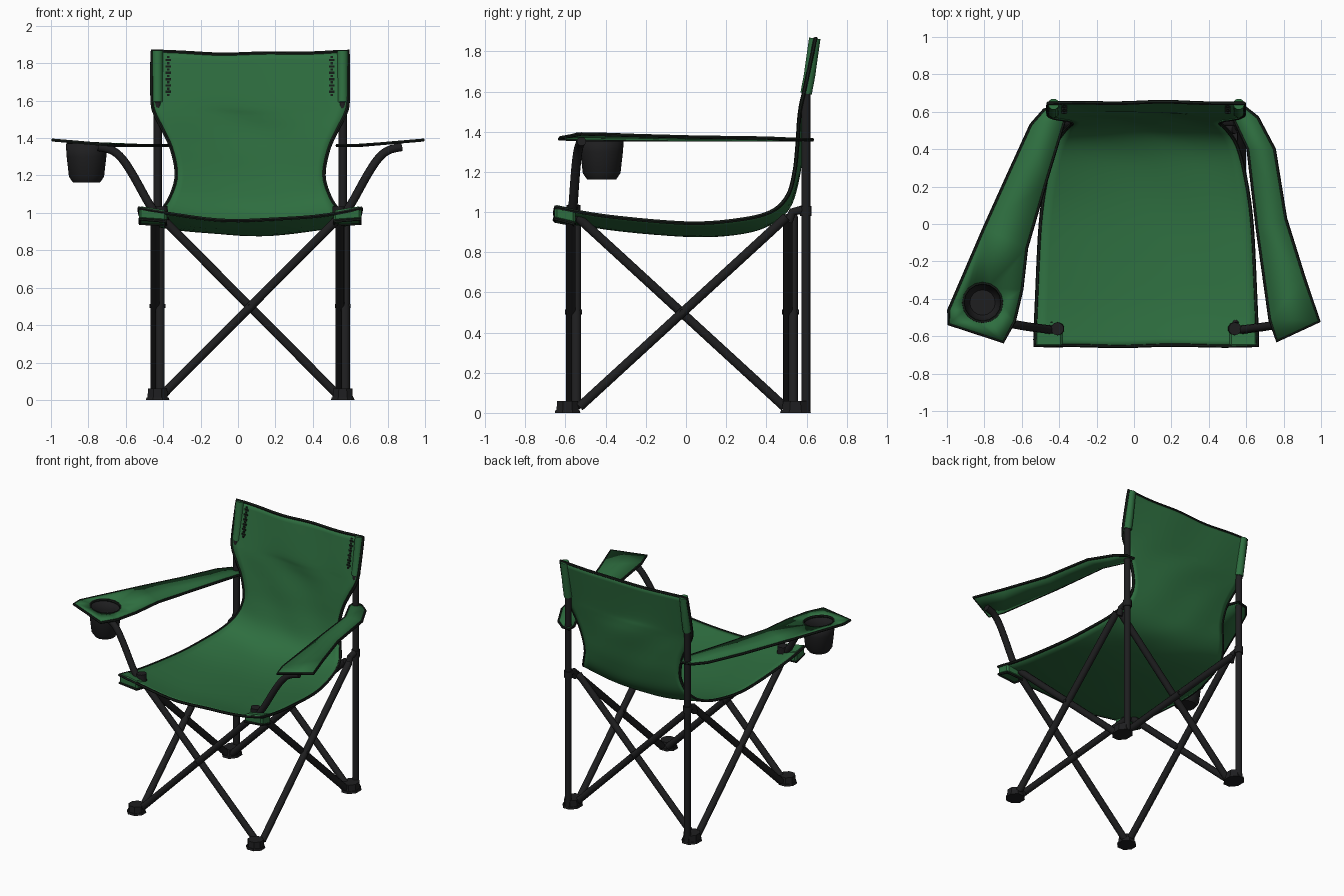
import bpy, bmesh, math
from mathutils import Vector, Matrix

if "Cube" in bpy.data.objects:
    bpy.data.objects.remove(bpy.data.objects["Cube"])

CX = 0.065          # centre line of the frame
HX = 0.495          # half spacing of the poles
FY, BY = -0.56, 0.52  # front and back crossbar planes


def material(name, rgb):
    m = bpy.data.materials.new(name)
    m.diffuse_color = (*rgb, 1)
    m.use_nodes = True
    m.node_tree.nodes["Principled BSDF"].inputs["Base Color"].default_value = m.diffuse_color
    return m


GREEN = material("green cloth", (0.027, 0.155, 0.05))
BLACK = material("black metal", (0.013, 0.013, 0.014))
TRIM = material("dark trim", (0.008, 0.012, 0.009))


def add(name, mesh, mat, smooth=True):
    ob = bpy.data.objects.new(name, mesh)
    bpy.context.collection.objects.link(ob)
    mesh.materials.clear()
    mesh.materials.append(mat)
    if smooth:
        bpy.ops.object.select_all(action='DESELECT')
        ob.select_set(True)
        bpy.context.view_layer.objects.active = ob
        bpy.ops.object.shade_smooth_by_angle(angle=math.radians(40))
    return ob


def from_bm(name, bm, mat, smooth=True):
    bmesh.ops.recalc_face_normals(bm, faces=bm.faces)
    me = bpy.data.meshes.new(name)
    bm.to_mesh(me)
    bm.free()
    return add(name, me, mat, smooth)


def catmull(rows, n):
    """Smooth a list of equal-length tuples, n steps per span."""
    out = []
    for i in range(len(rows) - 1):
        p = [rows[max(0, min(len(rows) - 1, i + k))] for k in (-1, 0, 1, 2)]
        for s in range(n):
            t = s / n
            out.append(tuple(0.5 * (2 * b + (c - a) * t + (2 * a - 5 * b + 4 * c - d) * t * t
                                    + (3 * b - a - 3 * c + d) * t ** 3) for a, b, c, d in zip(*p)))
    return out + [tuple(rows[-1])]


def tube(name, pts, r, mat, cyclic=False, res=3):
    cu = bpy.data.curves.new(name, 'CURVE')
    cu.dimensions = '3D'
    cu.bevel_depth, cu.bevel_resolution, cu.use_fill_caps = r, res, True
    sp = cu.splines.new('POLY')
    sp.points.add(len(pts) - 1)
    for q, p in zip(sp.points, pts):
        q.co = (*p, 1)
    sp.use_cyclic_u = cyclic
    tmp = bpy.data.objects.new("tmp", cu)
    bpy.context.collection.objects.link(tmp)
    me = bpy.data.meshes.new_from_object(tmp.evaluated_get(bpy.context.evaluated_depsgraph_get()))
    bpy.data.objects.remove(tmp)
    bpy.data.curves.remove(cu)
    me.name = name
    return add(name, me, mat)


def solidify(ob, thick):
    m = ob.modifiers.new("thickness", 'SOLIDIFY')
    m.thickness, m.offset = thick, 0


# seat and back: one sling of cloth; rows are edge y, edge z, half width, middle y, middle z
rows = catmull([
    (-0.65, 1.025, 0.595, -0.65, 0.96), (-0.40, 0.98, 0.585, -0.40, 0.915),
    (0.00, 0.945, 0.565, 0.00, 0.885), (0.25, 0.96, 0.53, 0.25, 0.895),
    (0.42, 1.00, 0.485, 0.41, 0.935), (0.505, 1.08, 0.43, 0.51, 1.02),
    (0.54, 1.20, 0.395, 0.56, 1.17), (0.555, 1.34, 0.42, 0.585, 1.33),
    (0.562, 1.45, 0.47, 0.60, 1.44), (0.572, 1.53, 0.51, 0.605, 1.52),
    (0.59, 1.61, 0.525, 0.61, 1.60), (0.645, 1.865, 0.525, 0.65, 1.85)], 5)


def cloth(row, u, i=0):
    ye, ze, hw, ym, zm = row
    k = 1 - u * u
    fold = 0.004 * math.sin(6 * u + 0.35 * i) * k
    return Vector((CX + u * hw, ye + (ym - ye) * k + fold, ze + (zm - ze) * k + fold))


N = 20
bm = bmesh.new()
grid = [[bm.verts.new(cloth(r, -1 + 2 * j / N, i)) for j in range(N + 1)] for i, r in enumerate(rows)]
for a, b in zip(grid, grid[1:]):
    for j in range(N):
        bm.faces.new((a[j], a[j + 1], b[j + 1], b[j]))
border = [v.co.copy() for v in grid[0]] + [g[-1].co.copy() for g in grid[1:]] \
    + [v.co.copy() for v in grid[-1][-2::-1]] + [g[0].co.copy() for g in grid[-2:0:-1]]
solidify(from_bm("seat_and_back_cloth", bm, GREEN), 0.012)
tube("cloth_edge_trim", border, 0.01, TRIM, True, 1)

# stitched seams on the front of the back rest
bm = bmesh.new()
for s in (-1, 1):
    for k in range(13):
        z = 1.63 + k * 0.017
        y = 0.594 + (z - 1.61) * 0.21
        w = 0.03 if k % 2 else 0.014
        bmesh.ops.create_cube(bm, size=1, matrix=Matrix.Translation((CX + s * 0.437, y - 0.006, z))
                              @ Matrix.Diagonal((w, 0.008, 0.012, 1)))
from_bm("back_stitches", bm, TRIM, False)


# crossed bars on all four sides, with a rivet at each crossing
def cross(name, a, b):
    a, b = Vector(a), Vector(b)
    d = (b - a).normalized()
    n = Vector((d.y, -d.x, 0)) * 0.014
    lo, hi = Vector((0, 0, 0.03)), Vector((0, 0, 0.975))
    tube(name + "_bar_a", [a + d * 0.03 + n + lo, b - d * 0.02 + n + hi], 0.024, BLACK)
    tube(name + "_bar_b", [b - d * 0.03 - n + lo, a + d * 0.02 - n + hi], 0.024, BLACK)
    m = (a + b) / 2 + (lo + hi) / 2
    tube(name + "_rivet", [m - n * 3, m + n * 3], 0.012, BLACK)


L, R = CX - HX, CX + HX
cross("front", (L, FY, 0), (R, FY, 0))
cross("rear", (L, BY, 0), (R, BY, 0))
cross("left", (L, FY, 0), (L, BY, 0))
cross("right", (R, FY, 0), (R, BY, 0))

for s, side in ((-1, "left"), (1, "right")):
    X = lambda d: CX + s * d
    # back pole with cloth sleeve and sliding bracket
    tube(side + "_back_pole", [(X(HX), 0.597, 0.01), (X(HX), 0.597, 1.58), (X(HX), 0.635, 1.84)], 0.023, BLACK)
    tube(side + "_pole_sleeve", [(X(HX), 0.598, 1.59), (X(HX), 0.615, 1.68), (X(HX), 0.641, 1.865)], 0.03, GREEN)
    tube(side + "_pole_collar", [(X(HX), 0.597, 0.98), (X(HX), 0.597, 1.03)], 0.03, BLACK)
    tube(side + "_slide_bracket", [(X(HX), 0.51, 0.95), (X(HX), 0.53, 1.0), (X(HX), 0.59, 1.015)], 0.022, BLACK)
    # curved arm post
    tube(side + "_arm_post", catmull([(X(0.47), -0.57, 0.96), (X(0.535), -0.562, 1.04), (X(0.625), -0.55, 1.2),
                                      (X(0.685), -0.54, 1.29), (X(0.74), -0.53, 1.335), (X(0.81), -0.52, 1.352)], 4),
         0.023, BLACK)
    tube(side + "_post_hub", [(X(0.47), -0.56, 0.96), (X(0.475), -0.56, 1.035)], 0.035, BLACK)
    # feet
    for y, ly, end in ((-0.59, 0.065, "front"), (0.545, 0.078, "rear")):
        bm = bmesh.new()
        for r, z0, z1 in ((1.0, 0, 0.014), (0.86, 0.014, 0.06)):
            bmesh.ops.create_cone(bm, cap_ends=True, segments=8, radius1=r * 1.06, radius2=r,
                                  depth=z1 - z0, matrix=Matrix.Translation((X(HX), y, (z0 + z1) / 2))
                                  @ Matrix.Diagonal((0.064, ly, 1, 1)) @ Matrix.Rotation(math.pi / 8, 4, 'Z'))
        from_bm(side + "_" + end + "_foot", bm, BLACK, False)
    # folded cloth pocket under the front seat corner
    bm = bmesh.new()
    bmesh.ops.create_cube(bm, size=1, matrix=Matrix.Translation((X(0.52), -0.603, 0.99))
                          @ Matrix.Diagonal((0.15, 0.105, 0.075, 1)))
    for v in bm.verts:
        inner = s * (v.co.x - CX) < 0.52
        v.co.z += 0.012 * (-1 if v.co.y > -0.6 else 1)
        if inner:
            v.co.z = 0.975 + (v.co.z - 0.99) * 0.8
    bmesh.ops.bevel(bm, geom=bm.edges[:], offset=0.012, segments=1, affect='EDGES')
    from_bm(side + "_corner_pocket", bm, GREEN, False)
    tube(side + "_pocket_trim", [(X(0.59), -0.653, 0.968), (X(0.45), -0.653, 0.955), (X(0.45), -0.56, 0.937),
                                 (X(0.59), -0.56, 0.943)], 0.009, TRIM, True, 1)


# arm rests: cloth plates rising slightly to the outer front corner
def arm_z(x):
    return 1.36 + 0.03 * max(0, abs(x) - 0.65) / 0.35


CUP = (-0.81, -0.42)
ring = [(CUP[0] + 0.105 * math.cos(math.tau * k / 16), CUP[1] + 0.105 * math.sin(math.tau * k / 16))
        for k in range(16)]
left = [(-0.40, 0.63), (-0.48, 0.61), (-0.55, 0.53), (-0.66, 0.29), (-0.80, -0.02), (-0.99, -0.46), (-0.99, -0.535),
        (-0.70, -0.63), (-0.64, -0.52), (-0.60, -0.35), (-0.575, -0.13), (-0.476, 0.21), (-0.37, 0.56)]
right = [(0.53, 0.63), (0.59, 0.625), (0.66, 0.57), (0.75, 0.40), (0.81, 0.03), (0.91, -0.29), (0.99, -0.52),
         (0.765, -0.625), (0.727, -0.51), (0.66, -0.03), (0.61, 0.40), (0.53, 0.57)]
for name, loops in (("left_arm", [left, ring]), ("right_arm", [right])):
    bm = bmesh.new()
    edges = []
    for k, loop in enumerate(loops):
        pts = [(x, y, arm_z(x)) for x, y in loop]
        vs = [bm.verts.new(p) for p in pts]
        edges += [bm.edges.new((vs[i - 1], vs[i])) for i in range(len(vs))]
        tube(name + ("_hole_rim" if k else "_trim"), pts, 0.009, TRIM, True, 1)
    bmesh.ops.triangle_fill(bm, use_beauty=True, edges=edges, normal=(0, 0, 1))
    solidify(from_bm(name + "_rest", bm, GREEN), 0.014)

# cup holder: open cup hanging in the left arm
bm = bmesh.new()
prev = None
for r, z in ((0.107, 1.372), (0.102, 1.30), (0.09, 1.195), (0.07, 1.165)):
    cur = [bm.verts.new((CUP[0] + r * math.cos(math.tau * k / 16), CUP[1] + r * math.sin(math.tau * k / 16), z))
           for k in range(16)]
    if prev:
        for k in range(16):
            bm.faces.new((prev[k - 1], prev[k], cur[k], cur[k - 1]))
    prev = cur
bm.faces.new(prev)
solidify(from_bm("cup_holder", bm, BLACK), 0.008)
